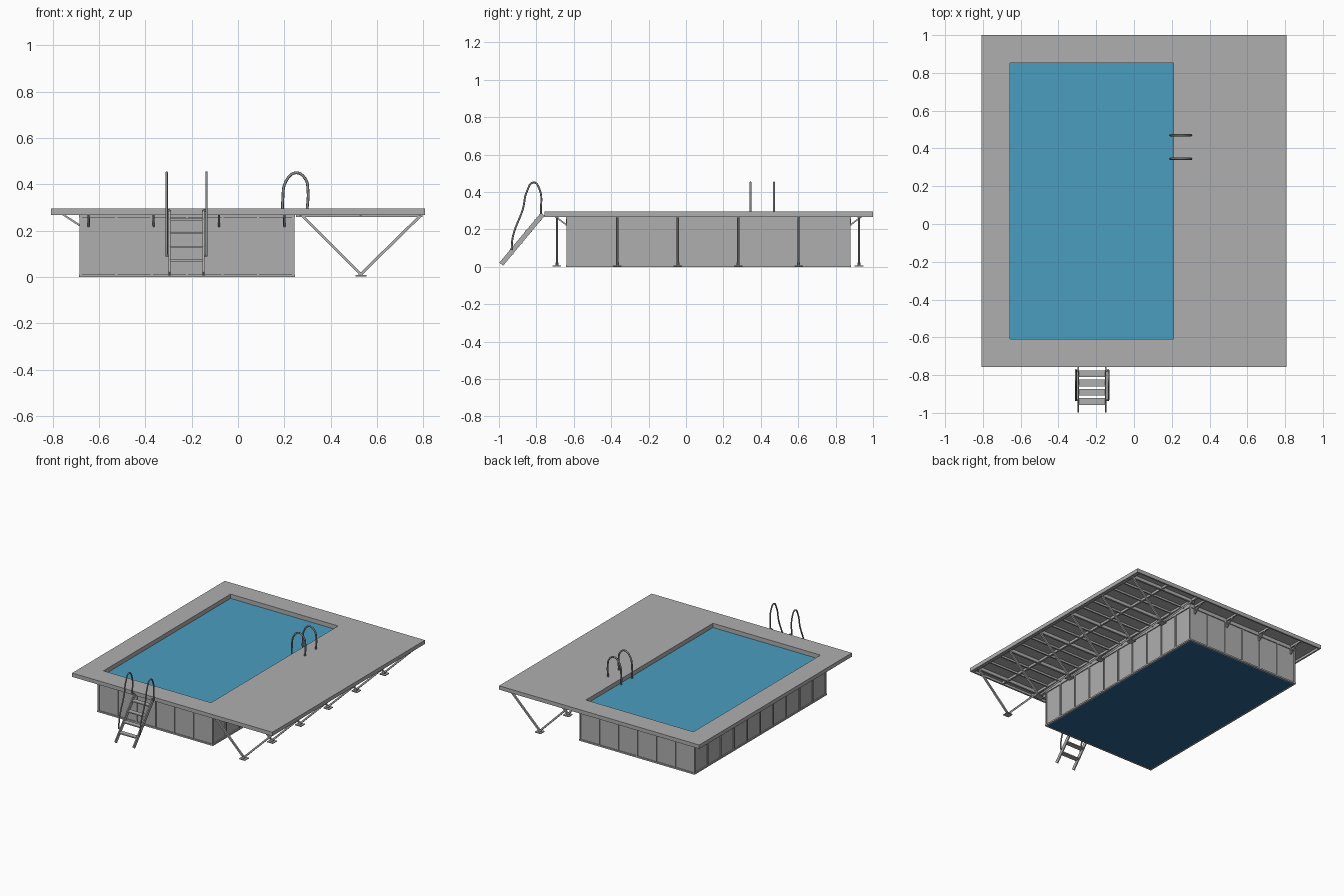
import bpy
from mathutils import Vector

cube = bpy.data.objects.get("Cube")
if cube:
    bpy.data.objects.remove(cube, do_unlink=True)


def material(name, r, g, b):
    m = bpy.data.materials.new(name)
    m.use_nodes = True
    m.diffuse_color = (r, g, b, 1)
    m.node_tree.nodes["Principled BSDF"].inputs["Base Color"].default_value = (r, g, b, 1)
    return m


GREY = material("grey", 0.42, 0.43, 0.42)
STEEL = material("rail steel", 0.25, 0.26, 0.26)
WATER = material("water blue", 0.07, 0.34, 0.53)
LINER = material("liner blue", 0.023, 0.13, 0.29)


def box(name, x0, x1, y0, y1, z0, z1, mat=GREY):
    verts = [(x, y, z) for x in (x0, x1) for y in (y0, y1) for z in (z0, z1)]
    faces = [(0, 1, 3, 2), (4, 6, 7, 5), (0, 4, 5, 1), (2, 3, 7, 6), (0, 2, 6, 4), (1, 5, 7, 3)]
    mesh = bpy.data.meshes.new(name)
    mesh.from_pydata(verts, [], faces)
    mesh.materials.append(mat)
    ob = bpy.data.objects.new(name, mesh)
    bpy.context.collection.objects.link(ob)
    return ob


def beam(name, a, b, side, depth, mat=GREY):
    """Square-cut bar from a to b, lying in an x or y vertical plane."""
    a, b = Vector(a), Vector(b)
    d = b - a
    ob = box(name, -side / 2, side / 2, -depth / 2, depth / 2, 0, d.length, mat)
    ob.location = a
    ob.rotation_euler = d.to_track_quat('Z', 'Y').to_euler()
    return ob


def tube(name, points, radius, mat=STEEL):
    curve = bpy.data.curves.new(name, 'CURVE')
    curve.dimensions = '3D'
    curve.bevel_depth = radius
    curve.bevel_resolution = 2
    curve.resolution_u = 6
    curve.use_fill_caps = True
    spline = curve.splines.new('BEZIER')
    spline.bezier_points.add(len(points) - 1)
    for p, co in zip(spline.bezier_points, points):
        p.co = co
        p.handle_left_type = p.handle_right_type = 'AUTO'
    curve.materials.append(mat)
    ob = bpy.data.objects.new(name, curve)
    bpy.context.collection.objects.link(ob)


def ring(name, outer, inner, z0, z1, mat=GREY):
    """Rectangular frame as one mesh with a hole through it."""
    def corners(r, z):
        x0, x1, y0, y1 = r
        return [(x0, y0, z), (x1, y0, z), (x1, y1, z), (x0, y1, z)]
    verts = corners(outer, z0) + corners(inner, z0) + corners(outer, z1) + corners(inner, z1)
    faces = []
    for i in range(4):
        j = (i + 1) % 4
        faces += [(i, j, 8 + j, 8 + i), (4 + j, 4 + i, 12 + i, 12 + j),
                  (8 + i, 8 + j, 12 + j, 12 + i), (j, i, 4 + i, 4 + j)]
    mesh = bpy.data.meshes.new(name)
    mesh.from_pydata(verts, [], faces)
    mesh.materials.append(mat)
    bpy.context.collection.objects.link(bpy.data.objects.new(name, mesh))


def grow(r, d):
    return (r[0] - d, r[1] + d, r[2] - d, r[3] + d)


DECK = (-0.807, 0.807, -0.757, 1.0)
HOLE = (-0.657, 0.21, -0.61, 0.853)
POOL = (-0.679, 0.239, -0.634, 0.874)
X0, X1, Y0, Y1 = POOL

# Deck boards and fascia
ring("deck", DECK, HOLE, 0.283, 0.295)
ring("deck_fascia", DECK, grow(DECK, -0.012), 0.267, 0.283)
ring("pool_coping", grow(POOL, 0.005), HOLE, 0.262, 0.283)

# Basin, liner and water
ring("pool_wall", POOL, grow(POOL, -0.008), 0.004, 0.265)
ring("pool_liner", grow(POOL, -0.008), grow(POOL, -0.014), 0.004, 0.262, LINER)
ring("liner_lip", grow(HOLE, 0.004), grow(HOLE, 0.001), 0.25, 0.283, LINER)
box("pool_floor", X0 + 0.002, X1 - 0.002, Y0 + 0.002, Y1 - 0.002, 0.002, 0.008, LINER)
hx0, hx1, hy0, hy1 = grow(HOLE, 0.003)
box("water", hx0, hx1, hy0, hy1, 0.256, 0.264, WATER)

# Wall frame: rails and posts around the panels
ring("bottom_rail", grow(POOL, 0.007), grow(POOL, -0.005), 0, 0.011)
ring("top_rail", grow(POOL, 0.007), POOL, 0.256, 0.267)
for i in range(7):
    x = X0 + (X1 - X0) * i / 6
    for y in (Y0, Y1):
        box("end_wall_post", x - 0.005, x + 0.005, y - 0.006, y + 0.006, 0, 0.262)
for i in range(11):
    y = Y0 + (Y1 - Y0) * i / 10
    for x in (X0, X1):
        box("side_wall_post", x - 0.006, x + 0.006, y - 0.005, y + 0.005, 0, 0.262)

# Wide deck: V-shaped supports with feet and joists
frames = [-0.69 + 0.323 * i for i in range(6)]
for y in frames:
    for x in (0.28, 0.785):
        beam("v_strut", (0.53, y, 0.012), (x, y, 0.262), 0.012, 0.012)
    box("foot_plate", 0.508, 0.554, y - 0.023, y + 0.023, 0.002, 0.008)
    box("strut_joint", 0.52, 0.54, y - 0.008, y + 0.008, 0.008, 0.022)
    box("main_joist", 0.25, 0.797, y - 0.007, y + 0.007, 0.26, 0.283)
for y in [a + 0.323 * k / 3 for a in frames[:-1] for k in (1, 2)]:
    box("joist", 0.25, 0.797, y - 0.005, y + 0.005, 0.269, 0.283)
for x in (0.27, 0.53, 0.785):
    box("deck_stringer", x - 0.006, x + 0.006, -0.745, 0.988, 0.266, 0.283)

# Narrow deck: diagonal brackets and arms on three sides
for x in (-0.645, -0.365, -0.082, 0.2):
    for wall, out in ((Y0, -0.7), (Y1, 0.94)):
        beam("end_bracket", (x, wall, 0.22), (x, out, 0.27), 0.008, 0.008)
        edge = -0.745 if out < 0 else 0.988
        box("end_bracket_arm", x - 0.005, x + 0.005, min(wall, edge), max(wall, edge), 0.268, 0.283)
        box("end_bracket_plate", x - 0.005, x + 0.005, wall - 0.008, wall + 0.008, 0.22, 0.265, STEEL)
for y in frames[1:-1]:
    beam("side_bracket", (X0, y, 0.22), (-0.755, y, 0.27), 0.008, 0.008)
    box("side_bracket_arm", -0.795, X0, y - 0.005, y + 0.005, 0.268, 0.283)

# Entry ladder: stringers, treads and handrails
LADDER_X = -0.222
for s in (-1, 1):
    x = LADDER_X + s * 0.073
    beam("ladder_stringer", (x, -0.988, 0.014), (x, -0.765, 0.282), 0.008, 0.026)
    rx = LADDER_X + s * 0.086
    tube("ladder_handrail", [(rx, -0.933, 0.09), (rx, -0.925, 0.165), (rx, -0.872, 0.31),
                             (rx, -0.85, 0.405), (rx, -0.815, 0.451), (rx, -0.785, 0.42),
                             (rx, -0.775, 0.285)], 0.005)
    for y, z in ((-0.933, 0.094), (-0.775, 0.287)):
        tube("handrail_bolt", [(x, y, z), (rx, y, z)], 0.005)
for i in range(4):
    y, z = -0.793 - 0.049 * i, 0.248 - 0.059 * i
    box("ladder_tread", LADDER_X - 0.071, LADDER_X + 0.071, y - 0.018, y + 0.018, z - 0.004, z + 0.004)

# Grab rails beside the water
for y in (0.345, 0.47):
    tube("grab_rail", [(0.193, y, 0.25), (0.193, y, 0.33), (0.208, y, 0.415), (0.25, y, 0.45),
                       (0.29, y, 0.425), (0.302, y, 0.375), (0.298, y, 0.285)], 0.006)
